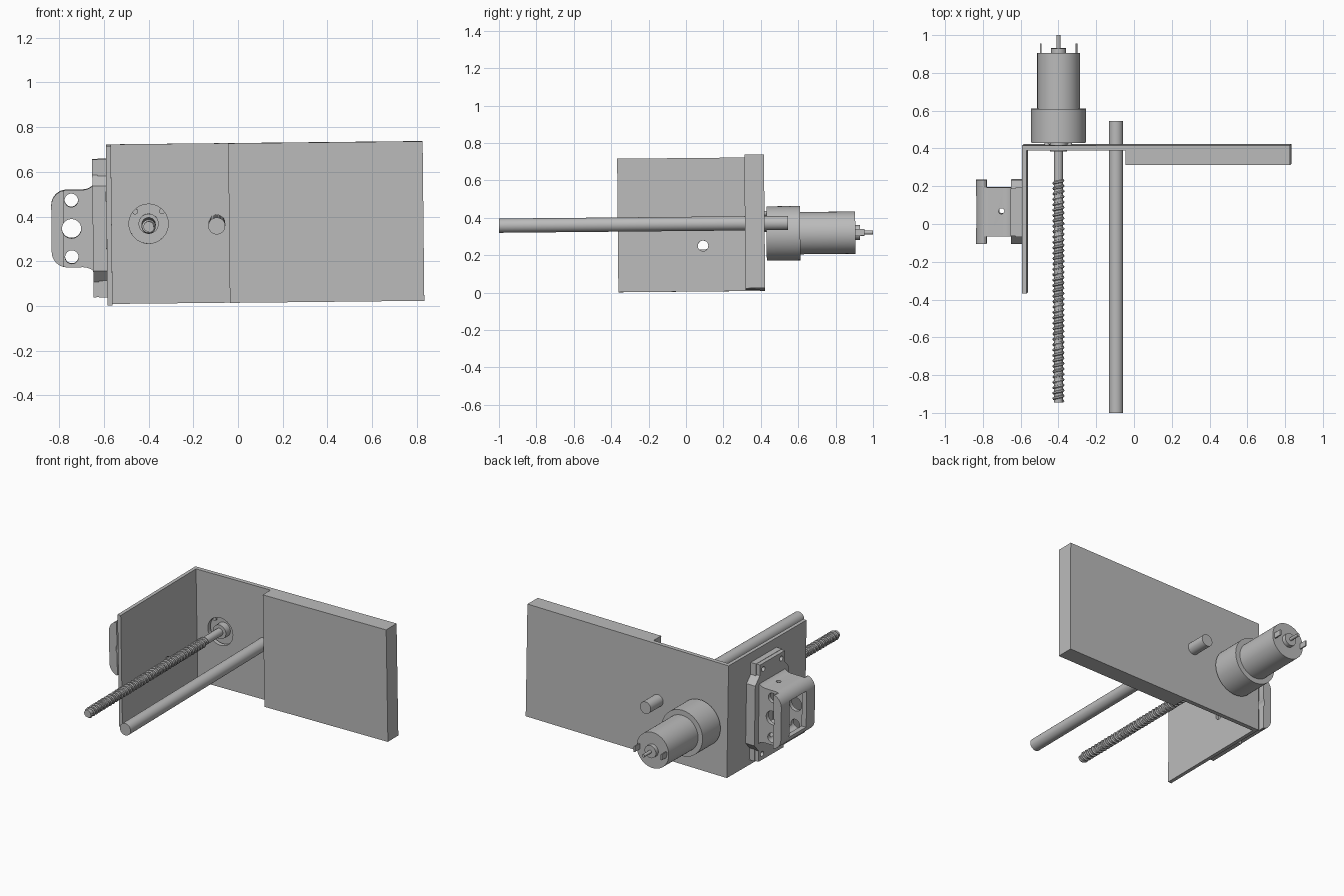
import bpy, bmesh, math
from math import pi, sin, cos
from mathutils import Matrix, Vector

default = bpy.data.objects.get("Cube")
if default:
    bpy.data.objects.remove(default, do_unlink=True)

grey = bpy.data.materials.new("plain_grey")
grey.use_nodes = True
grey.diffuse_color = (0.5, 0.5, 0.5, 1)
grey.node_tree.nodes["Principled BSDF"].inputs["Base Color"].default_value = (0.5, 0.5, 0.5, 1)

parts = []
TURN = {"x": Matrix.Rotation(pi / 2, 4, "Y"), "y": Matrix.Rotation(-pi / 2, 4, "X"), "z": Matrix()}


def finish(name, bm, keep=True):
    bmesh.ops.recalc_face_normals(bm, faces=bm.faces)
    mesh = bpy.data.meshes.new(name)
    bm.to_mesh(mesh)
    bm.free()
    ob = bpy.data.objects.new(name, mesh)
    bpy.context.collection.objects.link(ob)
    if keep:
        mesh.materials.append(grey)
        parts.append(ob)
    else:
        ob.hide_render = True
    return ob


def box(name, x, y, z, keep=True):
    bm = bmesh.new()
    size = Matrix.Diagonal((x[1] - x[0], y[1] - y[0], z[1] - z[0], 1))
    mid = Vector((sum(x) / 2, sum(y) / 2, sum(z) / 2))
    bmesh.ops.create_cube(bm, size=1, matrix=Matrix.Translation(mid) @ size)
    return finish(name, bm, keep)


def rod(name, axis, centre, span, r, keep=True, sides=40):
    """Cylinder along an axis; centre gives the other two coordinates in order."""
    at = list(centre)
    at.insert("xyz".index(axis), sum(span) / 2)
    bm = bmesh.new()
    bmesh.ops.create_cone(bm, cap_ends=True, segments=sides, radius1=r, radius2=r,
                          depth=span[1] - span[0],
                          matrix=Matrix.Translation(at) @ TURN[axis])
    return finish(name, bm, keep)


def prism(name, points, axis, span):
    """Closed outline extruded along an axis."""
    def place(p, d):
        c = list(p)
        c.insert("xyz".index(axis), d)
        return c
    bm = bmesh.new()
    face = bm.faces.new([bm.verts.new(place(p, span[0])) for p in points])
    new = bmesh.ops.extrude_face_region(bm, geom=[face])["geom"]
    shift = Vector(place((0, 0), span[1] - span[0]))
    bmesh.ops.translate(bm, vec=shift, verts=[v for v in new if isinstance(v, bmesh.types.BMVert)])
    return finish(name, bm)


def bake(ob):
    dg = bpy.context.evaluated_depsgraph_get()
    mesh = bpy.data.meshes.new_from_object(ob.evaluated_get(dg))
    ob.modifiers.clear()
    ob.data = mesh


def cut(targets, cutters):
    for ob in targets:
        for c in cutters:
            mod = ob.modifiers.new("cut", "BOOLEAN")
            mod.operation = "DIFFERENCE"
            mod.solver = "EXACT"
            mod.object = c
        bpy.context.view_layer.update()
        bake(ob)
    for c in cutters:
        bpy.data.objects.remove(c, do_unlink=True)


def arc(cx, cz, r, a, b, n=10):
    return [(cx + r * cos(a + (b - a) * i / n), cz + r * sin(a + (b - a) * i / n)) for i in range(n + 1)]


# Plates
MID = 0.368
low, high = MID - 0.357, MID + 0.357
back_plate = box("back_plate", (-0.588, 0.83), (0.393, 0.42), (low, high))
side_plate = box("right_side_plate", (-0.588, -0.565), (-0.365, 0.4), (low, high))
box("thick_panel", (-0.04, 0.83), (0.315, 0.419), (low, high))
cut([back_plate], [rod("cutter", "y", (-0.4, MID), (0.3, 0.5), 0.088, False)])
cut([side_plate], [rod("cutter", "x", (0.09, 0.255), (-0.7, -0.5), 0.028, False)])

# Guide rod and lead screw
rod("guide_rod", "y", (-0.095, MID), (-1.0, 0.545), 0.038)
rod("screw_shank", "y", (-0.4, MID), (0.235, 0.42), 0.024)
rod("screw_core", "y", (-0.4, MID), (-0.945, 0.24), 0.023)

# Screw thread as a swept helix
curve = bpy.data.curves.new("screw_thread", "CURVE")
curve.dimensions = "3D"
curve.bevel_depth = 0.008
curve.bevel_resolution = 1
curve.use_fill_caps = True
turns, steps = 41, 18
count = turns * steps + 1
spline = curve.splines.new("POLY")
spline.points.add(count - 1)
for i, p in enumerate(spline.points):
    a = 2 * pi * i / steps
    p.co = (-0.4 + 0.024 * cos(a), -0.938 + 1.17 * i / count, MID - 0.024 * sin(a), 1)
helix = bpy.data.objects.new("helix_path", curve)
bpy.context.collection.objects.link(helix)
bpy.context.view_layer.update()
mesh = bpy.data.meshes.new_from_object(helix.evaluated_get(bpy.context.evaluated_depsgraph_get()))
bpy.data.objects.remove(helix, do_unlink=True)
mesh.materials.clear()
mesh.materials.append(grey)
thread = bpy.data.objects.new("screw_thread", mesh)
bpy.context.collection.objects.link(thread)
parts.append(thread)

# Gear motor with an offset output shaft
MZ = 0.316
rod("gearbox", "y", (-0.4, MZ), (0.43, 0.61), 0.145, sides=56)
rod("motor_can", "y", (-0.4, MZ), (0.6, 0.905), 0.113, sides=56)
rod("gearbox_collar", "y", (-0.4, MID), (0.385, 0.44), 0.045)
rod("motor_end_boss", "y", (-0.4, MZ), (0.9, 0.93), 0.04)
rod("motor_rear_shaft", "y", (-0.4, MZ), (0.92, 1.0), 0.01, sides=16)
for side, s in (("left", 1), ("right", -1)):
    rod(side + "_gearbox_screw", "y", (-0.4 + s * 0.06, MID + 0.055), (0.42, 0.44), 0.013, sides=16)
    x = -0.4 + s * 0.095
    box(side + "_motor_terminal", (x - 0.004, x + 0.004), (0.9, 0.955), (MZ - 0.018, MZ + 0.018))

# Side bracket: flared channel, outer rim and mounting flange
BZ, BY = 0.354, 0.065
nose = arc(-0.765, 0.103, 0.07, pi / 2, pi)
half = [(-0.588, 0.31), (-0.625, 0.31)] + arc(-0.695, 0.243, 0.07, 0, -pi / 2) + nose


def mirrored(pts):
    return [(x, BZ + z) for x, z in pts] + [(x, BZ - z) for x, z in reversed(pts)]


channel = prism("bracket_channel", mirrored(half), "y", (BY - 0.13, BY + 0.13))
rim = prism("bracket_rim", mirrored([(-0.78, 0.168)] + [p for p in nose if p[0] < -0.781]),
            "y", (BY - 0.17, BY + 0.17))
quarter = [(0.125, 0.308), (0.125, 0.24), (0.17, 0.19)]
right_half = quarter + [(y, -z) for y, z in reversed(quarter)]
outline = right_half + [(-y, -z) for y, z in right_half]
flange = prism("bracket_flange", [(BY + y, BZ + z) for y, z in outline], "x", (-0.65, -0.5885))
cutters = [
    box("cutter", (-0.803, -0.5), (BY - 0.105, BY + 0.105), (BZ - 0.14, BZ + 0.14), False),
    box("cutter", (-0.9, -0.7), (BY - 0.085, BY + 0.085), (BZ - 0.115, BZ + 0.115), False),
    rod("cutter", "z", (-0.70, 0.07), (0, 0.75), 0.015, False, 20),
]
for dz, r in ((0.127, 0.03), (0.0, 0.043), (-0.127, 0.03)):
    cutters.append(rod("cutter", "y", (-0.745, BZ + dz), (-0.3, 0.4), r, False))
for dy in (-0.09, 0.09):
    for dz in (-0.27, 0.27):
        cutters.append(rod("cutter", "x", (BY + dy, BZ + dz), (-0.7, -0.5), 0.016, False, 20))
cut([channel, rim, flange], cutters)

# Slight lean of the whole assembly, then smooth round surfaces
pivot = Matrix.Translation((0, 0, MID))
lean = pivot @ Matrix.Rotation(0.0095, 4, "X") @ Matrix.Rotation(-0.0106, 4, "Y") @ pivot.inverted()
bpy.ops.object.select_all(action="DESELECT")
for ob in parts:
    ob.data.transform(lean)
    ob.select_set(True)
bpy.context.view_layer.objects.active = parts[0]
bpy.ops.object.shade_smooth_by_angle(angle=math.radians(35))
